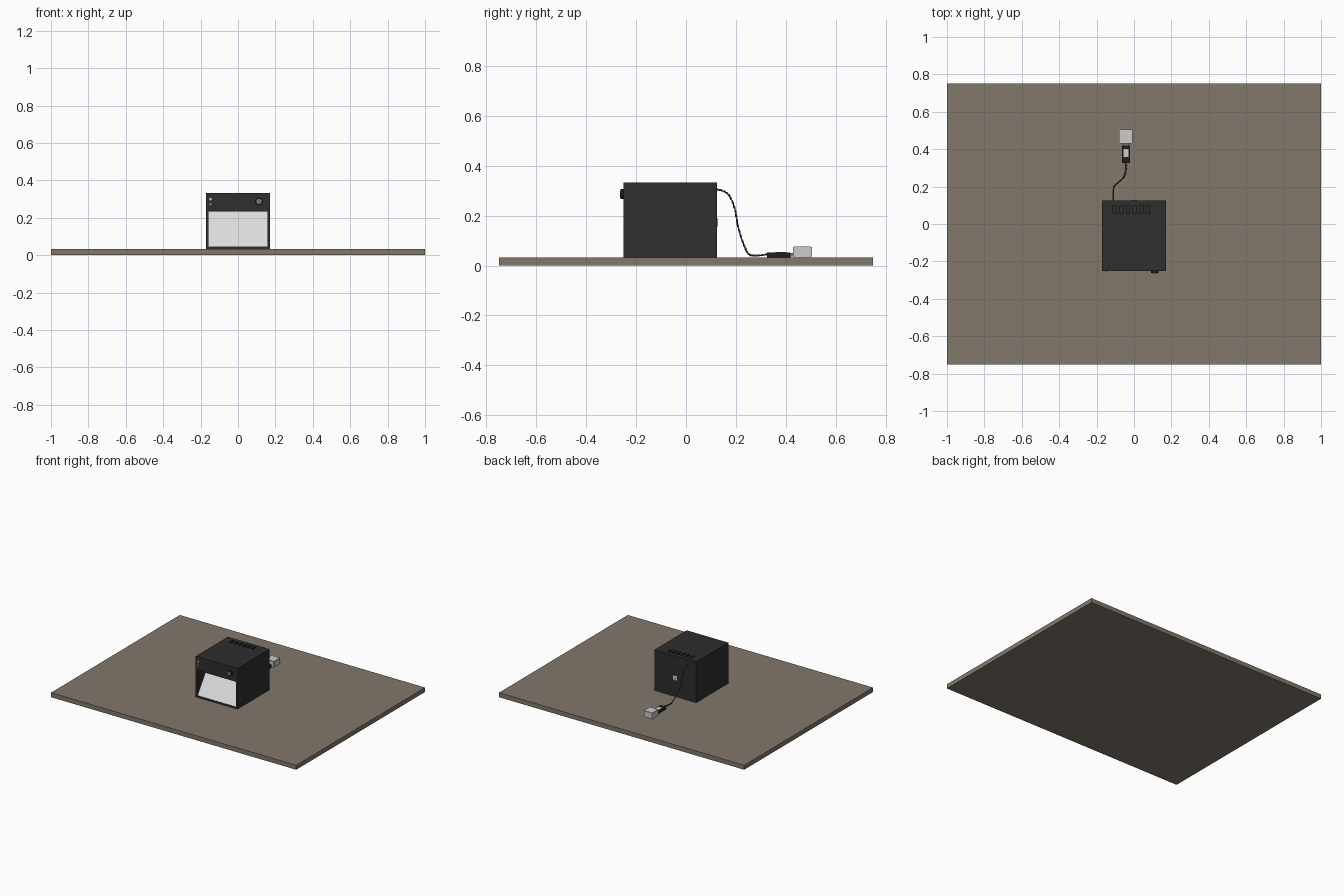
import bpy, bmesh, math
from mathutils import Vector

if "Cube" in bpy.data.objects:
    bpy.data.objects.remove(bpy.data.objects["Cube"])


def material(name, srgb):
    m = bpy.data.materials.new(name)
    lin = [((c / 255 + 0.055) / 1.055) ** 2.4 for c in srgb]
    m.diffuse_color = (*lin, 1)
    m.use_nodes = True
    m.node_tree.nodes["Principled BSDF"].inputs["Base Color"].default_value = m.diffuse_color
    return m


WOOD = material("taupe_board", (130, 119, 107))
BLACK = material("charcoal", (46, 46, 46))
DARK = material("near_black", (30, 30, 30))
WHITE = material("white_panel", (220, 220, 220))
PALE = material("pale_plastic", (204, 204, 204))
GREY = material("mid_grey", (120, 120, 120))


def finish(name, bm, mat):
    bmesh.ops.recalc_face_normals(bm, faces=bm.faces)
    me = bpy.data.meshes.new(name)
    bm.to_mesh(me)
    bm.free()
    me.materials.append(mat)
    ob = bpy.data.objects.new(name, me)
    bpy.context.collection.objects.link(ob)
    return ob


def box(name, x, y, z, mat, bevel=0):
    """Box from (min, max) pairs."""
    bm = bmesh.new()
    bmesh.ops.create_cube(bm, size=1)
    for v in bm.verts:
        v.co = [r[0] + (c + 0.5) * (r[1] - r[0]) for c, r in zip(v.co, (x, y, z))]
    if bevel:
        bmesh.ops.bevel(bm, geom=bm.edges[:], offset=bevel, segments=2, affect='EDGES')
    return finish(name, bm, mat)


def disc(name, x, z, y0, y1, r, mat, sides=24):
    """Cylinder lying along y."""
    bm = bmesh.new()
    bmesh.ops.create_cone(bm, cap_ends=True, segments=sides, radius1=r, radius2=r, depth=y1 - y0)
    for v in bm.verts:
        v.co = (x + v.co.x, (y0 + y1) / 2 + v.co.z, z + v.co.y)
    ob = finish(name, bm, mat)
    bpy.context.view_layer.objects.active = ob
    ob.select_set(True)
    bpy.ops.object.shade_smooth_by_angle()
    ob.select_set(False)
    return ob


# Table board
box("board", (-1, 1), (-0.75, 0.75), (0, 0.033), WOOD)

# Hollow case: walls, floor, back, upper front panel
X, Y0, Y1, Z0, Z1 = 0.17, -0.25, 0.125, 0.033, 0.333
T = 0.012
for side, s in (("left", -1), ("right", 1)):
    box("case_wall_" + side, sorted((s * X, s * (X - T))), (Y0, Y1), (Z0, Z1), BLACK)
box("case_floor", (-X + T, X - T), (Y0, Y1), (Z0, Z0 + T), BLACK)
box("case_back", (-X + T, X - T), (Y1 - T, Y1), (Z0 + T, Z1), BLACK)
box("control_panel", (-X + T, X - T), (Y0, Y0 + T), (0.232, Z1), BLACK)

# Lid made of strips that leave a row of vent slots
ya, yb, zl = 0.055, 0.1, (Z1 - T, Z1)
box("lid_front", (-X + T, X - T), (Y0 + T, ya), zl, BLACK)
box("lid_rear", (-X + T, X - T), (yb, Y1 - T), zl, BLACK)
edge = -X + T
for i in range(6):
    c = -0.102 + i * 0.035
    box(f"lid_bar_{i}", (edge, c - 0.009), (ya, yb), zl, BLACK)
    edge = c + 0.009
box("lid_bar_6", (edge, X - T), (ya, yb), zl, BLACK)

# Sloping white panel behind the opening, with a dark ceiling above it
bm = bmesh.new()
profile = [(Y0 + 0.004, Z0 + T), (Y0 + 0.012, Z0 + T), (-0.097, 0.25), (-0.105, 0.25)]
ends = [[bm.verts.new((x, y, z)) for y, z in profile] for x in (-X + T, X - T)]
for e in ends:
    bm.faces.new(e)
for i in range(4):
    j = (i + 1) % 4
    bm.faces.new((ends[0][i], ends[0][j], ends[1][j], ends[1][i]))
finish("sloping_panel", bm, WHITE)
box("inner_ceiling", (-X + T, X - T), (Y0 + T, -0.1), (0.25, 0.256), DARK)

# Front controls
disc("knob", 0.112, 0.287, Y0 - 0.012, Y0, 0.02, DARK)
disc("knob_cap", 0.112, 0.287, Y0 - 0.015, Y0 - 0.012, 0.014, GREY)
disc("upper_lamp", -0.147, 0.3, Y0 - 0.003, Y0, 0.007, PALE, 16)
disc("lower_lamp", -0.147, 0.273, Y0 - 0.003, Y0, 0.007, GREY, 16)

# Rear socket
box("rear_socket", (-0.016, 0.016), (Y1, Y1 + 0.003), (0.156, 0.188), PALE)
box("rear_socket_hole", (-0.008, 0.004), (Y1 + 0.003, Y1 + 0.004), (0.162, 0.172), GREY)

# Twisted two-strand cable along a smooth path
PATH = [Vector(p) for p in (
    (-0.11, 0.115, 0.305), (-0.11, 0.14, 0.302), (-0.11, 0.172, 0.282), (-0.108, 0.196, 0.226),
    (-0.1, 0.208, 0.16), (-0.075, 0.23, 0.088), (-0.054, 0.252, 0.046), (-0.044, 0.284, 0.04),
    (-0.043, 0.33, 0.045))]


def path_point(t):
    """Catmull-Rom point on the cable path."""
    n = len(PATH) - 1
    i = min(int(t), n - 1)
    f = t - i
    a, b, c, d = (PATH[max(0, min(n, i + k))] for k in (-1, 0, 1, 2))
    return 0.5 * (2 * b + (c - a) * f + (2 * a - 5 * b + 4 * c - d) * f * f
                  + (3 * b - a - 3 * c + d) * f ** 3)


def strand(name, phase, mat):
    cu = bpy.data.curves.new(name, 'CURVE')
    cu.dimensions = '3D'
    cu.bevel_depth = 0.0022
    cu.bevel_resolution = 1
    cu.use_fill_caps = True
    sp = cu.splines.new('POLY')
    steps = 240
    sp.points.add(steps)
    for k in range(steps + 1):
        t = k / steps * (len(PATH) - 1)
        p = path_point(t)
        d = (path_point(t + 0.01) - path_point(t - 0.01)).normalized()
        u = d.cross(Vector((1, 0, 0))).normalized()
        w = d.cross(u)
        ang = phase + k / steps * 14 * math.tau
        q = p + 0.0022 * (math.cos(ang) * u + math.sin(ang) * w)
        sp.points[k].co = (*q, 1)
    cu.materials.append(mat)
    bpy.context.collection.objects.link(bpy.data.objects.new(name, cu))


strand("cable_dark_strand", 0, DARK)
strand("cable_grey_strand", math.pi, GREY)

# Inline connector with pale label, and the plug block
box("connector", (-0.064, -0.022), (0.325, 0.42), (0.033, 0.053), DARK)
box("connector_label", (-0.057, -0.029), (0.358, 0.4), (0.053, 0.055), PALE)
box("plug_neck", (-0.06, -0.026), (0.42, 0.432), (0.036, 0.05), GREY)
box("plug", (-0.08, -0.007), (0.43, 0.505), (0.033, 0.077), PALE, 0.003)
